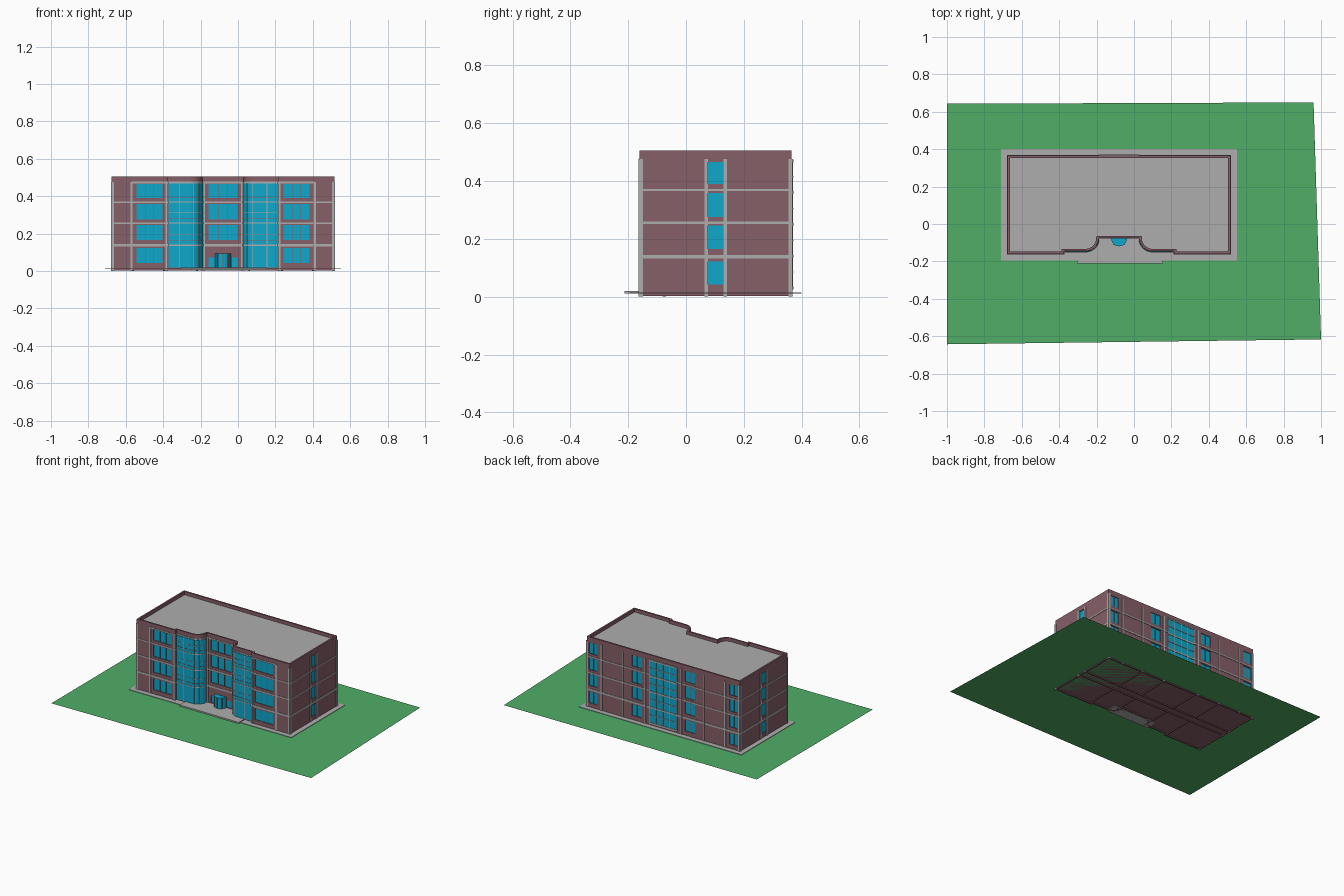
import bpy, bmesh, math
from mathutils import Vector

if "Cube" in bpy.data.objects:
    bpy.data.objects.remove(bpy.data.objects["Cube"])

def mat(name, rgb):
    m = bpy.data.materials.new(name)
    m.diffuse_color = (*rgb, 1)
    m.use_nodes = True
    m.node_tree.nodes["Principled BSDF"].inputs["Base Color"].default_value = m.diffuse_color
    return m

WALL = mat("mauve_brick", (0.245, 0.115, 0.14))
TRIM = mat("pale_grey", (0.43, 0.42, 0.42))
GLASS = mat("cyan_glass", (0.005, 0.39, 0.60))
GRASS = mat("grass_green", (0.08, 0.42, 0.135))
CX = -0.08  # mirror line of the building

def finish(name, bm, *mats):
    bmesh.ops.recalc_face_normals(bm, faces=bm.faces[:])
    me = bpy.data.meshes.new(name)
    bm.to_mesh(me)
    bm.free()
    ob = bpy.data.objects.new(name, me)
    for m in mats:
        me.materials.append(m)
    bpy.context.collection.objects.link(ob)
    return ob

def add_prism(bm, pts, z0, z1):
    n = len(pts)
    lo = [bm.verts.new((p[0], p[1], z0)) for p in pts]
    hi = [bm.verts.new((p[0], p[1], z1)) for p in pts]
    bm.faces.new(lo[::-1])
    bm.faces.new(hi)
    for i in range(n):
        j = (i + 1) % n
        bm.faces.new((lo[i], lo[j], hi[j], hi[i]))

def add_box(bm, x0, x1, y0, y1, z0, z1):
    add_prism(bm, [(x0, y0), (x1, y0), (x1, y1), (x0, y1)], z0, z1)

def offset(path, d, closed):
    """Move a counter-clockwise path outward by d with mitred corners."""
    out, n = [], len(path)
    for i in range(n):
        p = Vector(path[i])
        ns = []
        for a, b in ((i - 1, i), (i, i + 1)):
            if closed or (a >= 0 and b < n):
                e = (Vector(path[b % n]) - Vector(path[a % n])).normalized()
                ns.append(Vector((e.y, -e.x)))
        m = sum(ns, Vector((0, 0))).normalized()
        out.append(p + m * (d / m.dot(ns[0])))
    return out

def add_strip(bm, path, d0, d1, z0, z1, closed=False):
    """Wall-like strip that follows a path between two offsets."""
    a, b = offset(path, d0, closed), offset(path, d1, closed)
    rings = [[bm.verts.new((*p, z)) for z, q in ((z0, a), (z0, b), (z1, b), (z1, a))
              for p in (q[i],)] for i in range(len(path))]
    n = len(rings)
    for i in range(n if closed else n - 1):
        r, s = rings[i], rings[(i + 1) % n]
        for k in range(4):
            l = (k + 1) % 4
            bm.faces.new((r[k], s[k], s[l], r[l]))
    if not closed:
        bm.faces.new(rings[0])
        bm.faces.new(rings[-1])

BASE = {"front": -0.16, "centre": -0.075, "back": 0.365, "right": 0.515, "left": -0.675}

def on_wall(bm, side, u0, u1, z0, z1, d0, d1):
    """Box on a facade; d is measured outward from the wall."""
    s = 1 if side in ("back", "right") else -1
    a, b = sorted((BASE[side] + s * d0, BASE[side] + s * d1))
    if side in ("left", "right"):
        add_box(bm, a, b, u0, u1, z0, z1)
    else:
        add_box(bm, u0, u1, a, b, z0, z1)

def mirror_x(x):
    return 2 * CX - x

# Footprint: two wings with rounded inner corners beside a recessed entrance
ARC = [(-0.26 + 0.07 * math.sin(t), -0.075 - 0.07 * math.cos(t))
       for t in [math.pi / 2 * i / 10 for i in range(11)]]
HALF = [(-0.675, -0.16), (-0.375, -0.16), (-0.375, -0.145)] + ARC
OUTLINE = HALF + [(mirror_x(x), y) for x, y in reversed(HALF)] + [(0.515, 0.365), (-0.675, 0.365)]

FLOORS = [(0.043, 0.122), (0.165, 0.246), (0.276, 0.358), (0.39, 0.466)]

# Window openings: facade, range, floors, number of panes
WINDOWS = []
for f in range(4):
    for a, b in ((-0.543, -0.404), (0.244, 0.383)):
        WINDOWS.append(("front", a, b, *FLOORS[f], 3))
    if f:
        WINDOWS.append(("centre", -0.157, -0.003, *FLOORS[f], 3))
    for a, b in ((0.435, 0.497), (0.088, 0.165)):
        WINDOWS.append(("back", a, b, *FLOORS[f], 2))
        WINDOWS.append(("back", mirror_x(b), mirror_x(a), *FLOORS[f], 2))
    for side in ("left", "right"):
        WINDOWS.append((side, 0.075, 0.128, *FLOORS[f], 1))
WINDOWS.append(("centre", -0.157, -0.003, 0.022, 0.072, 4))

# Main block with cut window pockets and a grey roof
bm = bmesh.new()
add_prism(bm, OUTLINE, 0.01, 0.482)
block = finish("building_walls", bm, WALL, TRIM)
for p in block.data.polygons:
    p.material_index = 1 if p.normal.z > 0.9 else 0
bm = bmesh.new()
for side, a, b, z0, z1, n in WINDOWS:
    on_wall(bm, side, a, b, z0, z1, -0.008, 0.02)
cutter = finish("window_cutter", bm, WALL)
cutter.hide_render = True
mod = block.modifiers.new("openings", "BOOLEAN")
mod.operation, mod.solver, mod.object = "DIFFERENCE", "EXACT", cutter
bpy.context.view_layer.objects.active = block
bpy.ops.object.modifier_apply(modifier=mod.name)
bpy.data.objects.remove(cutter)

# Window glass and slim dividers
glass, bars = bmesh.new(), bmesh.new()
for side, a, b, z0, z1, n in WINDOWS:
    on_wall(glass, side, a, b, z0, z1, -0.009, -0.005)
    for i in range(1, n):
        u = a + (b - a) * i / n
        on_wall(bars, side, u - 0.0015, u + 0.0015, z0, z1, -0.006, -0.002)
finish("window_glass", glass, GLASS)
finish("window_dividers", bars, WALL)

# Parapet around the roof
bm = bmesh.new()
add_strip(bm, OUTLINE, -0.012, 0, 0.475, 0.505, True)
finish("parapet", bm, WALL)

# Floor bands all round and a lintel band along the front
bm = bmesh.new()
for z, h in ((0.138, 0.013), (0.256, 0.009), (0.369, 0.008)):
    add_strip(bm, OUTLINE, -0.004, 0.003, z - h / 2, z + h / 2, True)
first = [(-0.57, -0.16)] + HALF[1:]
add_strip(bm, first + [(mirror_x(x), y) for x, y in reversed(first)], -0.004, 0.003, 0.469, 0.478)
finish("floor_bands", bm, TRIM)

# Pilasters
bm = bmesh.new()
for x in (-0.669, -0.57, -0.381):
    for u in (x, mirror_x(x)):
        on_wall(bm, "front", u - 0.006, u + 0.006, 0, 0.476, -0.006, 0.004)
for x in (-0.183, mirror_x(-0.183)):
    on_wall(bm, "centre", x - 0.006, x + 0.006, 0, 0.476, -0.006, 0.006)
for x in (0.509, 0.40, 0.235, 0.06):
    for u in (x, mirror_x(x)):
        on_wall(bm, "back", u - 0.005, u + 0.005, 0, 0.476, -0.006, 0.004)
for side in ("left", "right"):
    for u in (-0.155, 0.07, 0.135, 0.36):
        on_wall(bm, side, u - 0.006, u + 0.006, 0, 0.476, -0.006, 0.004)
finish("pilasters", bm, TRIM)

# Curved glazing on the rounded corners
glass, bars, sills = bmesh.new(), bmesh.new(), bmesh.new()
left = [(-0.372, -0.145), (-0.315, -0.145)] + ARC[:-1]
for path in (left, [(mirror_x(x), y) for x, y in reversed(left)]):
    add_strip(glass, path, -0.003, 0.0045, 0.02, 0.468)
    for z in (0.138, 0.256, 0.369):
        add_strip(bars, path, 0, 0.007, z - 0.003, z + 0.003)
        add_strip(sills, path, 0, 0.006, z + 0.022, z + 0.025)
        add_strip(bars, path, 0, 0.006, z + 0.055, z + 0.057)
    for x, y in path[1:-1:3]:
        add_box(bars, x - 0.0015, x + 0.0015, y - 0.006, y + 0.002, 0.02, 0.468)
finish("curved_glazing", glass, GLASS)
finish("curved_glazing_bars", bars, TRIM)
finish("curved_glazing_sills", sills, WALL)

# Stair glazing on the back
glass, bars = bmesh.new(), bmesh.new()
a, b = -0.187, 0.027
on_wall(glass, "back", a, b, 0.03, 0.47, -0.003, 0.0035)
for i in range(5):
    u = a + (b - a) * i / 4
    on_wall(bars, "back", u - 0.002, u + 0.002, 0.03, 0.47, 0, 0.006)
for i in range(9):
    z, h = 0.03 + 0.055 * i, 0.002 if i % 2 else 0.005
    on_wall(bars, "back", a, b, z - h, z + h, 0, 0.0065)
finish("stair_glazing", glass, GLASS)
finish("stair_glazing_bars", bars, TRIM)

# Half-round glass entrance
bm, posts = bmesh.new(), bmesh.new()
rim = [(CX + 0.042 * math.cos(t), -0.077 - 0.042 * math.sin(t))
       for t in [math.pi * i / 12 for i in range(13)]]
add_prism(bm, rim, 0.018, 0.095)
for x, y in rim[::3]:
    add_box(posts, x - 0.002, x + 0.002, y - 0.002, y + 0.002, 0.018, 0.094)
finish("entrance_vestibule", bm, GLASS)
finish("entrance_posts", posts, WALL)

# Lawn as a single sheet
bm = bmesh.new()
bm.faces.new([bm.verts.new((x, y, 0.01)) for x, y in
              ((-1, -0.643), (1, -0.617), (0.96, 0.65), (-1, 0.643))])
finish("lawn", bm, GRASS)

# Paving and entrance platform
bm = bmesh.new()
add_box(bm, -0.71, 0.55, -0.195, 0.40, 0.0105, 0.014)
finish("paving", bm, TRIM)
bm = bmesh.new()
add_box(bm, -0.305, 0.155, -0.212, -0.07, 0.0105, 0.02)
add_box(bm, -0.25, 0.09, -0.16, -0.08, 0.005, 0.0105)
finish("entrance_platform", bm, TRIM)

# Wall footings below the lawn
bm = bmesh.new()
add_strip(bm, OUTLINE, -0.01, 0, 0.003, 0.0105, True)
for y in (0.075, 0.13):
    add_box(bm, -0.67, 0.51, y - 0.004, y + 0.004, 0.004, 0.0105)
for x in (0.235, 0.05):
    for u in (x, mirror_x(x)):
        add_box(bm, u - 0.004, u + 0.004, 0.13, 0.36, 0.004, 0.0105)
        add_box(bm, u - 0.004, u + 0.004, -0.14, 0.075, 0.004, 0.0105)
finish("wall_footings", bm, WALL)
